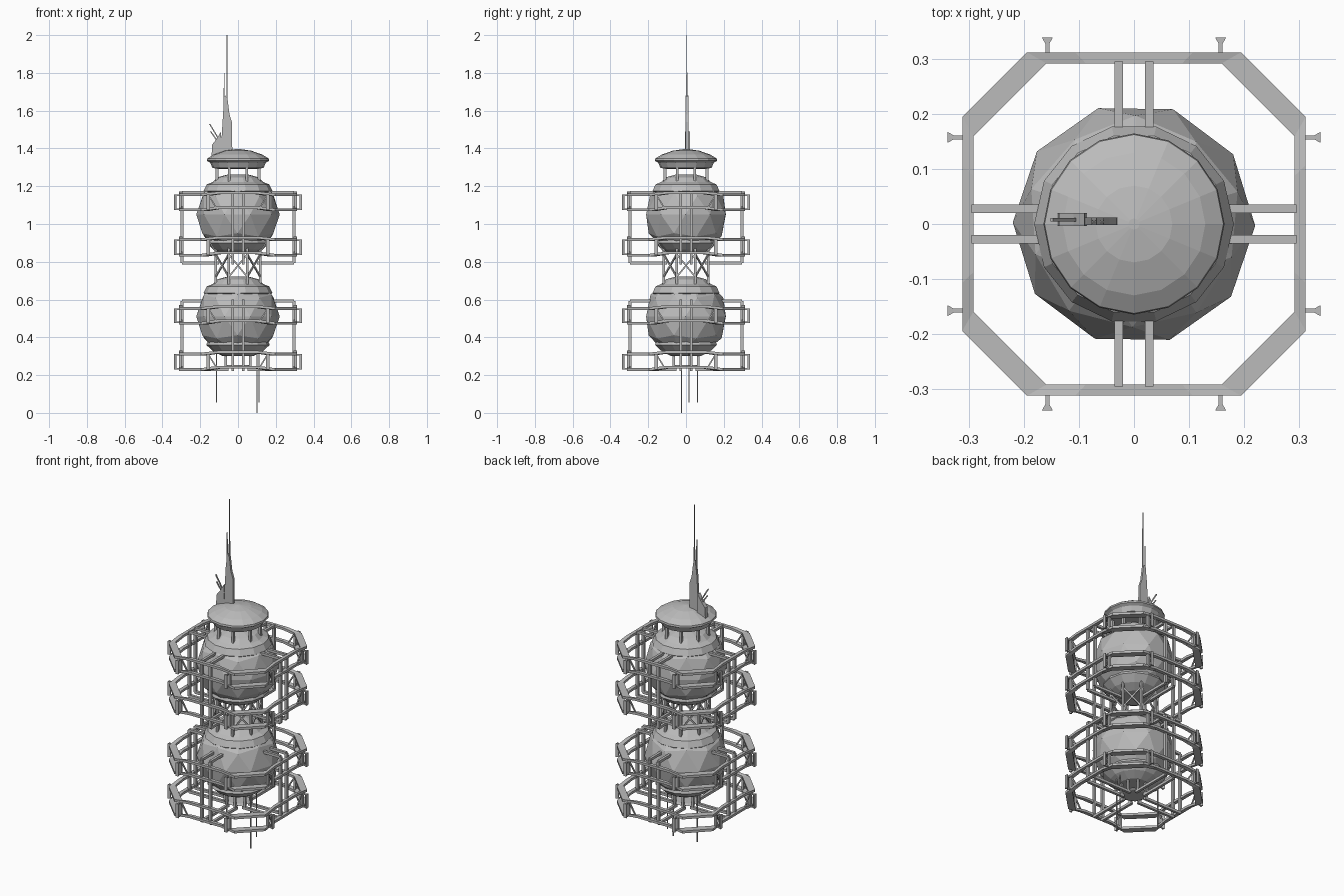
import bpy, bmesh, math
from mathutils import Vector, Matrix

if "Cube" in bpy.data.objects:
    bpy.data.objects.remove(bpy.data.objects["Cube"])

grey = bpy.data.materials.new("hull grey")
grey.use_nodes = True
grey.diffuse_color = (0.5, 0.5, 0.5, 1)
grey.node_tree.nodes["Principled BSDF"].inputs["Base Color"].default_value = (0.5, 0.5, 0.5, 1)


def finish(bm, name):
    bmesh.ops.recalc_face_normals(bm, faces=bm.faces)
    mesh = bpy.data.meshes.new(name)
    bm.to_mesh(mesh)
    bm.free()
    mesh.materials.append(grey)
    obj = bpy.data.objects.new(name, mesh)
    bpy.context.collection.objects.link(obj)
    return obj


def beam(bm, a, b, w, h=None, end=1.0):
    """Square bar from a to b, optionally tapering towards b."""
    a, b = Vector(a), Vector(b)
    d = (b - a).normalized()
    side = d.cross(Vector((0, 0, 1)))
    side = side.normalized() if side.length > 0.01 else Vector((1, 0, 0))
    up = side.cross(d) * (h or w) / 2
    side = side * w / 2
    rows = [[bm.verts.new(p + side * s * k + up * t * k)
             for s, t in ((-1, -1), (1, -1), (1, 1), (-1, 1))]
            for p, k in ((a, 1), (b, end))]
    bridge(bm, rows)
    bm.faces.new(rows[0])
    bm.faces.new(rows[1])


def bridge(bm, rows, closed=False):
    n = len(rows[0])
    for r in range(len(rows) if closed else len(rows) - 1):
        p, q = rows[r], rows[(r + 1) % len(rows)]
        for i in range(n):
            j = (i + 1) % n
            bm.faces.new((p[i], p[j], q[j], q[i]))


def lathe(bm, profile, n):
    rows = [[bm.verts.new((r * math.cos(math.tau * i / n), r * math.sin(math.tau * i / n), z))
             for i in range(n)] for r, z in profile]
    bridge(bm, rows)
    bm.faces.new(rows[0])
    bm.faces.new(rows[-1])


def turn(p, k):
    return Matrix.Rotation(math.pi / 2 * k, 3, 'Z') @ Vector(p)


def polar(r, a, z):
    return (r * math.cos(a), r * math.sin(a), z)


def globe(name, z):
    # Faceted ball with a proud shoulder cap and a shallow base cup
    bm = bmesh.new()
    bmesh.ops.create_icosphere(bm, subdivisions=2, radius=0.221,
                               matrix=Matrix.Translation((0, 0, z)) @ Matrix.Rotation(0.3, 4, 'Z'))
    for v in bm.verts:
        v.co.z = min(max(v.co.z, z - 0.2), z + 0.2)
    finish(bm, name + "_ball")
    bm = bmesh.new()
    lathe(bm, [(0.17, z + 0.115), (0.182, z + 0.125), (0.165, z + 0.16), (0.135, z + 0.172),
               (0.11, z + 0.197), (0.05, z + 0.213)], 14)
    finish(bm, name + "_shoulder")
    bm = bmesh.new()
    lathe(bm, [(0.08, z - 0.21), (0.13, z - 0.185), (0.168, z - 0.15), (0.16, z - 0.13)], 14)
    finish(bm, name + "_base_cup")


def rail(bm, z, lift):
    # Eight-sided hoop whose straight sides arch slightly
    rows = []
    for k in range(4):
        for s, mid in ((-1, 0), (-0.55, 1), (0.55, 1), (1, 0)):
            zz = z + lift * mid
            outer, inner = (0.313, 0.195 * s), (0.293, 0.16 * s)
            rows.append([bm.verts.new(turn((x, y, zz + dz), k))
                         for (x, y), dz in ((outer, -0.007), (outer, 0.007),
                                            (inner, 0.007), (inner, -0.007))])
    bridge(bm, rows, closed=True)


def ring(name, low, high):
    bm = bmesh.new()
    rail(bm, low, 0.012)
    rail(bm, high, 0.01)
    finish(bm, name + "_rails")
    # Struts between the rails, and the flared outboard vanes
    bm = bmesh.new()
    for k in range(4):
        for y in (-0.158, 0.158):
            beam(bm, turn((0.305, y, low), k), turn((0.305, y, high), k), 0.014)
            for z in (low + 0.004, high - 0.004):
                beam(bm, turn((0.305, y, z), k), turn((0.34, y, z), k), 0.007, 0.008)
            rows = [[bm.verts.new(turn((x, y + dy, z), k)) for x, dy in
                     ((0.326, -0.002), (0.34, -0.01), (0.34, 0.01), (0.326, 0.002))]
                    for z in (low, high)]
            bridge(bm, rows)
            bm.faces.new(rows[0])
            bm.faces.new(rows[1])
            s = math.copysign(1, y)
            beam(bm, turn((0.303, y, high), k), turn((0.303, y - s * 0.05, low), k), 0.007)
    finish(bm, name + "_vanes")


def arms(name, low, high, reach):
    # Paired C-shaped arms on all four sides
    bm = bmesh.new()
    for k in range(4):
        for y in (-0.028, 0.028):
            path = [(0.15, y, high), (0.296, y, high), (0.296, y, low), (reach, y, low)]
            for a, b in zip(path, path[1:]):
                beam(bm, turn(a, k), turn(b, k), 0.015)
    finish(bm, name)


def posts(name, r, low, high, w, braces=None):
    bm = bmesh.new()
    for i in range(8):
        a, b = math.pi / 8 + i * math.pi / 4, math.pi / 8 + (i + 1) * math.pi / 4
        beam(bm, polar(r, a, low), polar(r, a, high), w)
        if braces:
            lo, hi = braces
            beam(bm, polar(r, a, lo), polar(r, b, hi), 0.008)
            beam(bm, polar(r, b, lo), polar(r, a, hi), 0.008)
    finish(bm, name)


def blade(name, outline, y, thick):
    bm = bmesh.new()
    rows = [[bm.verts.new((x, y + dy, z)) for x, z in outline] for dy in (-thick, thick)]
    bridge(bm, rows)
    bm.faces.new(rows[0])
    bm.faces.new(rows[1])
    finish(bm, name)


def rods(name, items, w, end=1.0):
    bm = bmesh.new()
    for a, b in items:
        beam(bm, a, b, w, end=end)
    finish(bm, name)


# Two globes and their cages
globe("upper", 1.05)
globe("lower", 0.51)
arms("upper_arms", 0.793, 1.168, 0.1)
arms("lower_arms", 0.23, 0.592, 0.05)
for name, low, high in (("upper_top_ring", 1.075, 1.155), ("upper_bottom_ring", 0.835, 0.918),
                        ("lower_top_ring", 0.475, 0.553), ("lower_bottom_ring", 0.23, 0.312)):
    ring(name, low, high)

# Connecting frames
posts("middle_lattice", 0.128, 0.67, 0.89, 0.012, (0.72, 0.84))
posts("dish_posts", 0.12, 1.22, 1.31, 0.014)
posts("bottom_posts", 0.07, 0.235, 0.34, 0.012)
bm = bmesh.new()
lathe(bm, [(0.06, 0.24), (0.075, 0.247), (0.06, 0.254)], 8)
finish(bm, "bottom_plate")

# Top dish
bm = bmesh.new()
lathe(bm, [(0.11, 1.292), (0.135, 1.297), (0.148, 1.325), (0.165, 1.335), (0.163, 1.346),
           (0.13, 1.367), (0.07, 1.388), (0.01, 1.397)], 16)
finish(bm, "top_dish")

# Tower blades and aerials
blade("main_tower", [(-0.095, 1.37), (-0.03, 1.37), (-0.032, 1.54), (-0.045, 1.58), (-0.055, 1.66),
                     (-0.068, 1.68), (-0.078, 1.6), (-0.086, 1.47)], 0.005, 0.007)
blade("side_tower", [(-0.14, 1.355), (-0.085, 1.37), (-0.09, 1.49), (-0.11, 1.455), (-0.137, 1.42)],
      0.008, 0.012)
rods("tower_aerials", [((-0.058, 0.004, 1.6), (-0.058, 0.004, 2)),
                       ((-0.073, 0.004, 1.6), (-0.073, 0.004, 1.8))], 0.007, 0.5)
rods("tower_prongs", [((-0.105, 0.008, 1.455), (-0.15, 0.008, 1.53)),
                      ((-0.11, 0.008, 1.44), (-0.145, 0.008, 1.49))], 0.006)
rods("bottom_aerials", [((0.1, -0.025, 0.36), (0.1, -0.025, 0)),
                        ((0.11, 0.015, 0.36), (0.11, 0.015, 0.055)),
                        ((-0.115, 0.06, 0.36), (-0.115, 0.06, 0.055))], 0.005)
